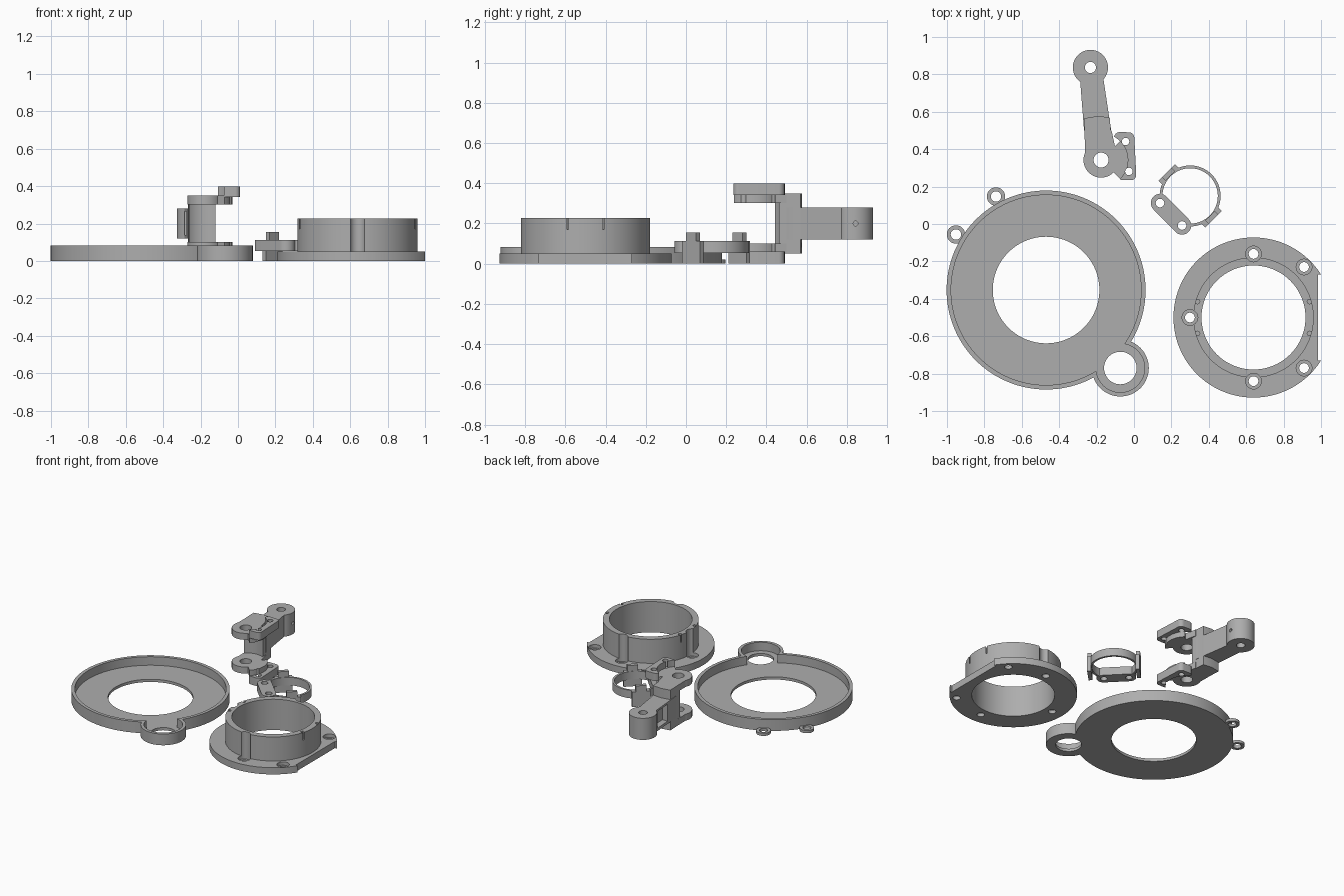
import bpy, bmesh, math
from mathutils import Matrix, Vector

cube = bpy.data.objects.get("Cube")
if cube:
    bpy.data.objects.remove(cube, do_unlink=True)

GREY = (0.42, 0.42, 0.42, 1)
grey = bpy.data.materials.new("plain grey")
grey.use_nodes = True
grey.diffuse_color = GREY
grey.node_tree.nodes["Principled BSDF"].inputs["Base Color"].default_value = GREY


def prism(name, outline, z0, z1):
    """Extrude a flat outline from z0 to z1."""
    bm = bmesh.new()
    face = bm.faces.new([bm.verts.new((x, y, z0)) for x, y in outline])
    up = bmesh.ops.extrude_face_region(bm, geom=[face])["geom"]
    bmesh.ops.translate(bm, vec=(0, 0, z1 - z0),
                        verts=[v for v in up if isinstance(v, bmesh.types.BMVert)])
    bmesh.ops.recalc_face_normals(bm, faces=bm.faces)
    mesh = bpy.data.meshes.new(name)
    bm.to_mesh(mesh)
    bm.free()
    mesh.materials.append(grey)
    ob = bpy.data.objects.new(name, mesh)
    bpy.context.collection.objects.link(ob)
    return ob


def arc(c, r, a0, a1, n):
    angles = [math.radians(a0 + (a1 - a0) * i / n) for i in range(n + 1)]
    return [(c[0] + r * math.cos(a), c[1] + r * math.sin(a)) for a in angles]


def disc(c, r, z0, z1, n=96, name="disc"):
    return prism(name, arc(c, r, 0, 360, n)[:-1], z0, z1)


def capsule(a, b, r, z0, z1):
    t = math.degrees(math.atan2(b[1] - a[1], b[0] - a[0]))
    return prism("capsule", arc(b, r, t - 90, t + 90, 16) + arc(a, r, t + 90, t + 270, 16), z0, z1)


def block(x0, x1, y0, y1, z0, z1):
    return prism("block", [(x0, y0), (x1, y0), (x1, y1), (x0, y1)], z0, z1)


def combine(base, operation, parts):
    """Apply a boolean with each part, then drop the part."""
    bpy.context.view_layer.objects.active = base
    for part in parts:
        mod = base.modifiers.new("bool", "BOOLEAN")
        mod.operation, mod.solver, mod.object = operation, "EXACT", part
        bpy.ops.object.modifier_apply(modifier=mod.name)
        bpy.data.objects.remove(part, do_unlink=True)


def add(base, *parts):
    combine(base, "UNION", parts)


def cut(base, *parts):
    combine(base, "DIFFERENCE", parts)


def finish(ob):
    bpy.ops.object.select_all(action="DESELECT")
    ob.select_set(True)
    bpy.context.view_layer.objects.active = ob
    bpy.ops.object.shade_smooth_by_angle(angle=math.radians(30))


# Round tray with a side cup and two screw ears
tray_c, cup_c = (-0.47, -0.353), (-0.073, -0.77)
ears = [(-0.738, 0.147), (-0.952, -0.056)]
tray = disc(tray_c, 0.532, 0, 0.083, 128, "round_tray")
add(tray, disc(cup_c, 0.152, 0, 0.083), *[disc(e, 0.049, 0, 0.02, 32) for e in ears])
cut(tray, disc(tray_c, 0.508, 0.02, 0.2, 128), disc(cup_c, 0.13, 0.02, 0.2),
    disc(tray_c, 0.285, -0.1, 0.2), disc(cup_c, 0.087, -0.1, 0.2, 48),
    *[disc(e, 0.028, -0.1, 0.1, 24) for e in ears])
finish(tray)

# Flanged collar with a flat side, counterbored screw holes and pin holes
col = (0.639, -0.5)
collar = disc(col, 0.428, 0, 0.05, 128, "flanged_collar")
add(collar, disc(col, 0.322, 0, 0.228, 128))
cut(collar, disc(col, 0.278, -0.1, 0.4, 128),
    block(0.984, 1.2, col[1] - 0.23, col[1] + 0.23, -0.1, 0.1),
    block(1.0, 1.2, -1, 0, -0.1, 0.1))
for angle, radius in ((90, 0.34), (180, 0.34), (270, 0.34), (45, 0.382), (-45, 0.382)):
    a = math.radians(angle)
    p = (col[0] + radius * math.cos(a), col[1] + radius * math.sin(a))
    cut(collar, disc(p, 0.042, 0.025, 0.4, 32), disc(p, 0.026, -0.1, 0.1, 24))
for sx in (-1, 1):
    for sy in (-1, 1):
        cut(collar, disc((col[0] + sx * 0.299, col[1] + sy * 0.085), 0.012, 0.17, 0.4, 12))
finish(collar)

# Small clip ring with a mounting plate and two latch tabs
ring_c = (0.3, 0.15)
lug_a, lug_b = (0.139, 0.112), (0.257, -0.008)
ring = disc(ring_c, 0.163, 0.053, 0.112, 96, "clip_ring")
cut(ring, disc(ring_c, 0.148, -0.1, 0.3))
add(ring, capsule(lug_a, lug_b, 0.049, 0.053, 0.112))
cut(ring, *[disc(p, 0.023, -0.1, 0.3, 24) for p in (lug_a, lug_b)])
for angle in (135, -45):
    tab = block(0.15, 0.177, -0.062, 0.062, 0, 0.112)
    add(tab, block(0.15, 0.177, -0.036, 0.036, 0.09, 0.155))
    tab.data.transform(Matrix.Translation((*ring_c, 0)) @ Matrix.Rotation(math.radians(angle), 4, "Z"))
    add(ring, tab)
finish(ring)

# Hinge arm: end hub, tapered beam, upright and two forks
end, pivot = (-0.233, 0.837), (-0.176, 0.342)
arm = disc(end, 0.094, 0.12, 0.28, 64, "hinge_arm")
add(arm, prism("beam", [(-0.267, 0.5), (-0.122, 0.5), (-0.17, 0.82), (-0.292, 0.82)], 0.12, 0.28))
add(arm, prism("upright", [(-0.262, 0.43), (-0.118, 0.43), (-0.13, 0.57), (-0.195, 0.577),
                           (-0.267, 0.565)], 0.052, 0.35))
cut(arm, disc(pivot, 0.133, 0.1, 0.302, 64))
for z in (0.052, 0.302):
    top = z + 0.048
    add(arm, disc(pivot, 0.094, z, top, 64),
        prism("fork", [(-0.262, 0.36), (-0.09, 0.36), (-0.12, 0.5), (-0.264, 0.5)], z, top),
        prism("web", [pivot] + arc(pivot, 0.147, -45, 45, 24), z, top))
cut(arm, disc(end, 0.03, -0.1, 0.5, 24), disc(pivot, 0.04, -0.1, 0.5, 32),
    block(-0.4, -0.235, 0.61, 0.74, 0.14, 0.265))

# Set screw hole in the end hub
screw = disc((0, 0), 0.012, 0, 0.2, 16)
screw.data.transform(Matrix.Translation(Vector((end[0], 0.843, 0.2))) @ Matrix.Rotation(math.pi / 2, 4, "Y"))
cut(arm, screw)

# Outer screw plates, curved around the pivot
for z0, z1 in ((0, 0.06), (0.341, 0.398)):
    plate = prism("plate", arc((-0.028, 0.46), 0.03, 0, 90, 8) + arc((-0.075, 0.46), 0.032, 90, 180, 8)
                  + [(-0.107, 0.43), (-0.07, 0.36), (-0.092, 0.27)]
                  + arc((-0.06, 0.265), 0.03, 180, 270, 8) + arc((-0.015, 0.262), 0.027, 270, 360, 8),
                  z0, z1)
    cut(plate, disc(pivot, 0.143, -0.1, 0.5, 64))
    add(arm, plate)
cut(arm, *[disc(p, 0.02, -0.1, 0.5, 24) for p in ((-0.045, 0.441), (-0.027, 0.281))])
finish(arm)
